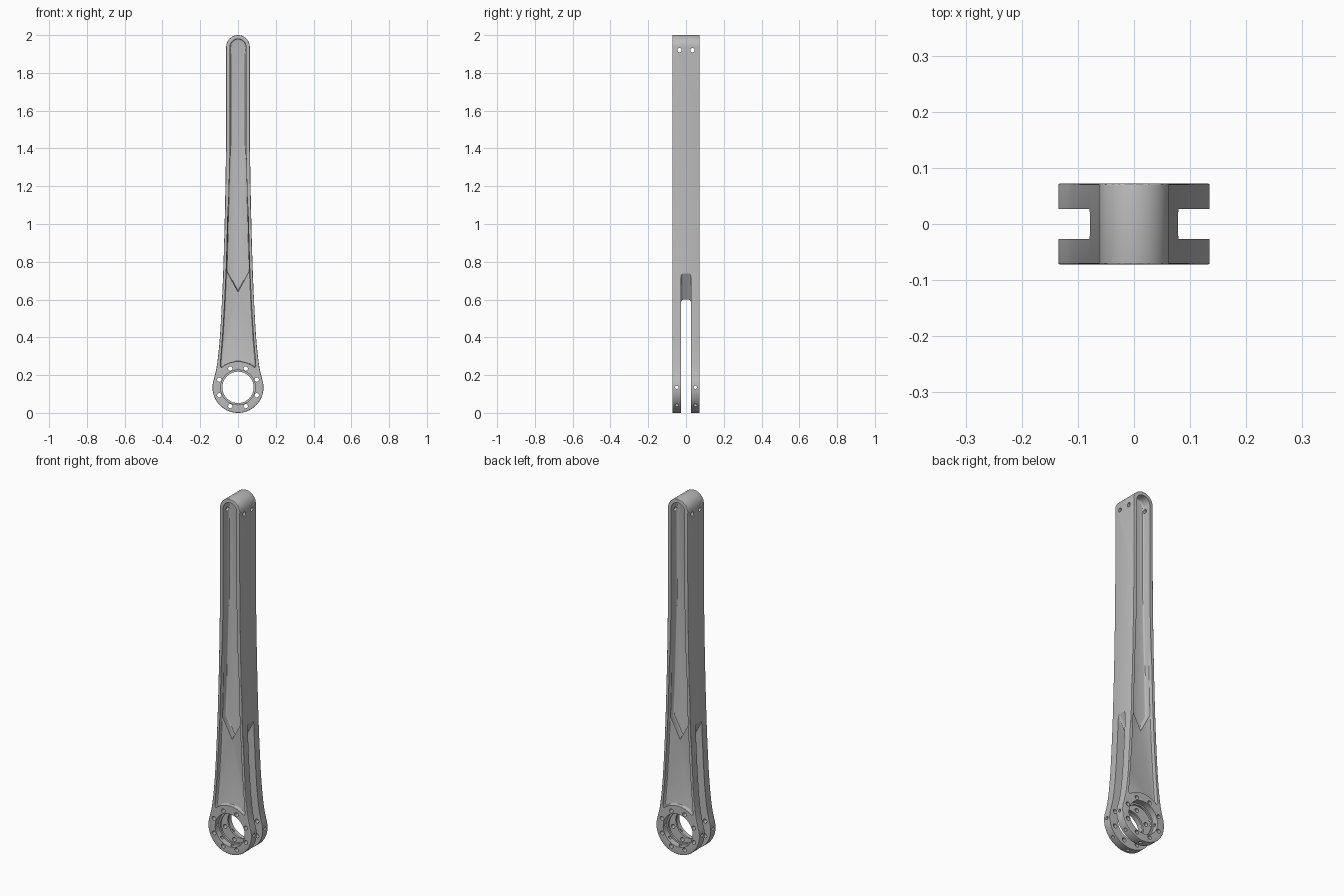
import bpy, bmesh, math
from mathutils import Matrix, Vector

if "Cube" in bpy.data.objects:
    bpy.data.objects.remove(bpy.data.objects["Cube"])

RC, RR = 0.135, 0.135          # ring centre height and radius
HALF = 0.072                   # half depth of the arm
TOP_R = 0.0625

metal = bpy.data.materials.new("grey_metal")
metal.diffuse_color = (0.5, 0.5, 0.5, 1)
metal.use_nodes = True
metal.node_tree.nodes["Principled BSDF"].inputs["Base Color"].default_value = metal.diffuse_color


def arc(r, cz, a0, a1, n):
    """Points on a circle in the xz plane, angles in degrees."""
    return [(r * math.cos(math.radians(a0 + (a1 - a0) * i / n)),
             cz + r * math.sin(math.radians(a0 + (a1 - a0) * i / n))) for i in range(n + 1)]


def spline(pts, steps=5):
    """Smooth curve through the points."""
    p = [Vector(q) for q in pts]
    p = [2 * p[0] - p[1]] + p + [2 * p[-1] - p[-2]]
    out = []
    for i in range(1, len(p) - 2):
        a, b, c, d = p[i - 1:i + 3]
        for k in range(steps):
            t = k / steps
            out.append(tuple(0.5 * (2 * b + (c - a) * t + (2 * a - 5 * b + 4 * c - d) * t * t
                                    + (3 * b - a - 3 * c + d) * t ** 3)))
    return out + [tuple(p[-2])]


def mirrored(right):
    """Close a right-hand outline (bottom to top) with its mirror image."""
    left = [(-x, z) for x, z in reversed(right) if x > 1e-5]
    return right + left


def prism(name, outline, y0, y1, bevel=0, pick=None):
    """Extrude an xz outline from y0 to y1, with optional rounding of picked edges."""
    bm = bmesh.new()
    face = bm.faces.new([bm.verts.new((x, y0, z)) for x, z in outline])
    ext = bmesh.ops.extrude_face_region(bm, geom=[face])
    bmesh.ops.translate(bm, vec=(0, y1 - y0, 0),
                        verts=[v for v in ext["geom"] if isinstance(v, bmesh.types.BMVert)])
    bmesh.ops.recalc_face_normals(bm, faces=bm.faces)
    if bevel:
        bmesh.ops.bevel(bm, geom=[e for e in bm.edges if pick(e)], offset=bevel,
                        segments=3, profile=0.5, affect='EDGES', clamp_overlap=True)
    return finish(bm, name)


def cylinders(name, items):
    """One mesh of separate cylinders: (radius, start, end, sides)."""
    bm = bmesh.new()
    for r, a, b, n in items:
        a, b = Vector(a), Vector(b)
        rot = (b - a).to_track_quat('Z', 'Y').to_matrix().to_4x4()
        bmesh.ops.create_cone(bm, cap_ends=True, segments=n, radius1=r, radius2=r,
                              depth=(b - a).length,
                              matrix=Matrix.Translation((a + b) / 2) @ rot)
    return finish(bm, name)


def finish(bm, name):
    me = bpy.data.meshes.new(name)
    bm.to_mesh(me)
    bm.free()
    ob = bpy.data.objects.new(name, me)
    bpy.context.collection.objects.link(ob)
    return ob


def cut(ob, cutter):
    mod = ob.modifiers.new("cut", 'BOOLEAN')
    mod.operation, mod.solver, mod.object = 'DIFFERENCE', 'EXACT', cutter
    dg = bpy.context.evaluated_depsgraph_get()
    me = bpy.data.meshes.new_from_object(ob.evaluated_get(dg))
    ob.modifiers.clear()
    ob.data = me
    bpy.data.objects.remove(cutter)


# Arm body: ring end, tapering flanks, rounded tip
flank = [(0.126, 0.185), (0.112, 0.25), (0.0975, 0.38), (0.086, 0.57), (0.0765, 0.80),
         (0.0685, 1.10), (0.0635, 1.40), (TOP_R, 1.55)]
side = arc(RR, RC, -90, 18, 28)[1:] + spline(flank) + arc(TOP_R, 2 - TOP_R, 0, 90, 14)
arm = prism("arm", [(0, 0)] + mirrored(side[:-1] + [(0, 2)]), -HALF, HALF, 0.003,
            lambda e: abs(e.verts[0].co.y - e.verts[1].co.y) < 1e-5)

# Fork slot with a pointed root
prism_slot = prism("slot_cutter", [(-0.3, -0.1), (0.3, -0.1), (0.3, 1.125), (0, 0.6), (-0.3, 1.125)],
                   -0.027, 0.027, 0.012,
                   lambda e: abs(e.verts[0].co.y - e.verts[1].co.y) < 1e-5
                   and min(v.co.z for v in e.verts) > 0.5)
cut(arm, prism_slot)

# Shallow fork recess and deep channel on both faces
recess = [(-x, z) for x, z in arc(0.137, RC, 90, 130, 8)]
recess += [(0.094, 0.252), (0.082, 0.40), (0.0715, 0.57), (0.062, 0.77), (0.054, 1.05), (0.035, 1.4)]
channel = [(0, 0.64), (0.059, 0.75), (0.053, 1.0), (0.046, 1.25), (0.042, 1.42)]
channel += arc(0.042, 1.938, 0, 90, 12)
channel[-1] = (0, 1.98)
for s in (-1, 1):
    for label, right, floor, rad in (("recess", recess, 0.052, 0.006),
                                     ("channel", channel, 0.021, 0.008)):
        cut(arm, prism(label + "_cutter", mirrored(right), s * floor, s * 0.1, rad,
                       lambda e: all(abs(v.co.y - s * floor) < 1e-5 for v in e.verts)))

# Bearing bore with a stepped seat on each fork plate
cut(arm, cylinders("bore_cutter", [(0.083, (0, -0.2, RC), (0, 0.2, RC), 64)]))
for s in (-1, 1):
    cut(arm, cylinders("seat_cutter", [(0.092, (0, s * 0.038, RC), (0, s * 0.2, RC), 64)]))

# Bolt circle
bolts = []
for i in range(8):
    a = math.radians(22.5 + 45 * i)
    x, z = 0.1075 * math.cos(a), RC + 0.1075 * math.sin(a)
    bolts.append((0.0115, (x, -0.2, z), (x, 0.2, z), 20))
cut(arm, cylinders("bolt_cutter", bolts))

# Radial grease holes around the ring
radial = []
for i in range(5):
    a = math.radians(-180 + 45 * i)
    d = Vector((math.cos(a), 0, math.sin(a)))
    for y in (-0.049, 0.049):
        c = Vector((0, y, RC))
        radial.append((0.009, c + d * 0.07, c + d * 0.16, 16))
cut(arm, cylinders("radial_cutter", radial))

# Cross holes at the tip
cut(arm, cylinders("tip_hole_cutter", [(0.0115, (-0.2, y, 1.92), (0.2, y, 1.92), 20)
                                       for y in (-0.034, 0.034)]))

# Material and shading
arm.data.materials.clear()
arm.data.materials.append(metal)
for p in arm.data.polygons:
    p.material_index = 0
bpy.context.view_layer.objects.active = arm
arm.select_set(True)
bpy.ops.object.shade_smooth_by_angle(angle=math.radians(30))
